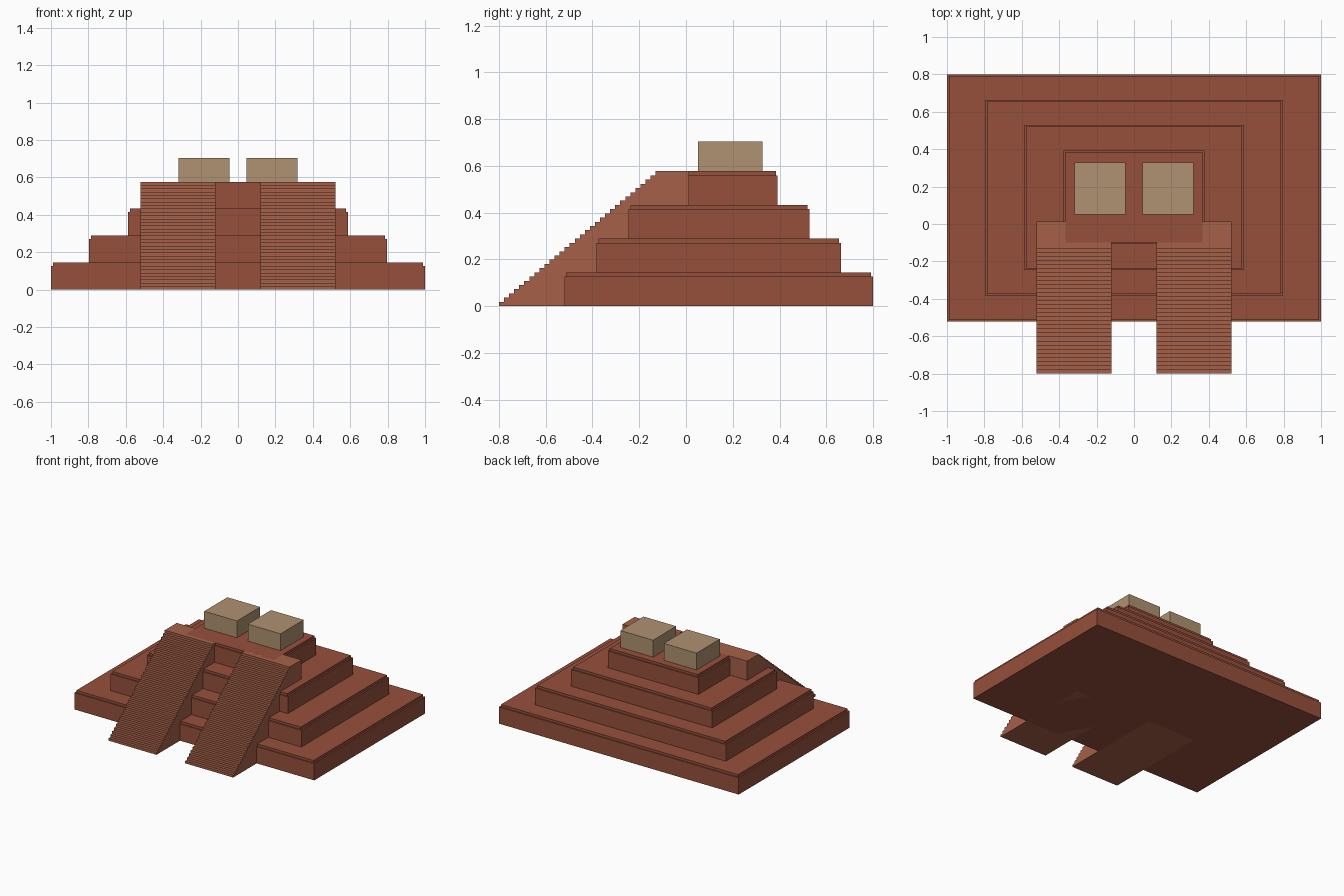
import bpy, bmesh

if "Cube" in bpy.data.objects:
    bpy.data.objects.remove(bpy.data.objects["Cube"])


def material(name, color):
    m = bpy.data.materials.new(name)
    m.diffuse_color = (*color, 1)
    m.use_nodes = True
    m.node_tree.nodes["Principled BSDF"].inputs["Base Color"].default_value = m.diffuse_color
    return m


brick = material("terrace_red", (0.305, 0.08, 0.045))
stair_red = material("stair_red", (0.38, 0.12, 0.065))
tan = material("shrine_tan", (0.434, 0.287, 0.168))


def add_object(name, bm, mat):
    bmesh.ops.recalc_face_normals(bm, faces=bm.faces)
    me = bpy.data.meshes.new(name)
    bm.to_mesh(me)
    bm.free()
    me.materials.append(mat)
    ob = bpy.data.objects.new(name, me)
    bpy.context.collection.objects.link(ob)
    return ob


def box(name, x, y, z, mat):
    bm = bmesh.new()
    bmesh.ops.create_cube(bm, size=1)
    for v in bm.verts:
        v.co = [r[0] if c < 0 else r[1] for c, r in zip(v.co, (x, y, z))]
    return add_object(name, bm, mat)


def stairs(name, x0, x1, y0, y_top, y_back, height, n):
    # Stepped side profile, extruded across the width
    run, rise = (y_top - y0) / (n - 1), height / n
    pts = [(y0, 0)]
    for i in range(n):
        y = y0 + i * run
        if i:
            pts.append((y, i * rise))
        pts.append((y, (i + 1) * rise))
    pts += [(y_back, height), (y_back, 0)]
    bm = bmesh.new()
    face = bm.faces.new([bm.verts.new((x0, y, z)) for y, z in pts])
    ext = bmesh.ops.extrude_face_region(bm, geom=[face], use_keep_orig=True)
    verts = [g for g in ext["geom"] if isinstance(g, bmesh.types.BMVert)]
    bmesh.ops.translate(bm, verts=verts, vec=(x1 - x0, 0, 0))
    return add_object(name, bm, stair_red)


# Four terraces, each a body with a slightly inset cap
LEVEL, BODY, INSET = 0.1442, 0.126, 0.011
tiers = [(1.0, -0.52, 0.80), (0.796, -0.382, 0.662),
         (0.588, -0.246, 0.528), (0.378, -0.106, 0.392)]
for i, (w, ya, yb) in enumerate(tiers):
    z = i * LEVEL
    box(f"terrace_{i + 1}", (-w, w), (ya, yb), (z, z + BODY), brick)
    w -= INSET
    box(f"terrace_cap_{i + 1}", (-w, w), (ya + INSET * 0.7, yb - INSET * 0.7),
        (z + BODY, z + LEVEL), brick)

top = 4 * LEVEL

# Twin stairways and twin shrines
for side, s in (("left", -1), ("right", 1)):
    xa, xb = sorted((s * 0.12, s * 0.52))
    stairs(f"stairway_{side}", xa, xb, -0.8, -0.13, 0.013, top, 32)
    xa, xb = sorted((s * 0.045, s * 0.318))
    box(f"shrine_{side}", (xa, xb), (0.052, 0.328), (top, 0.704), tan)
